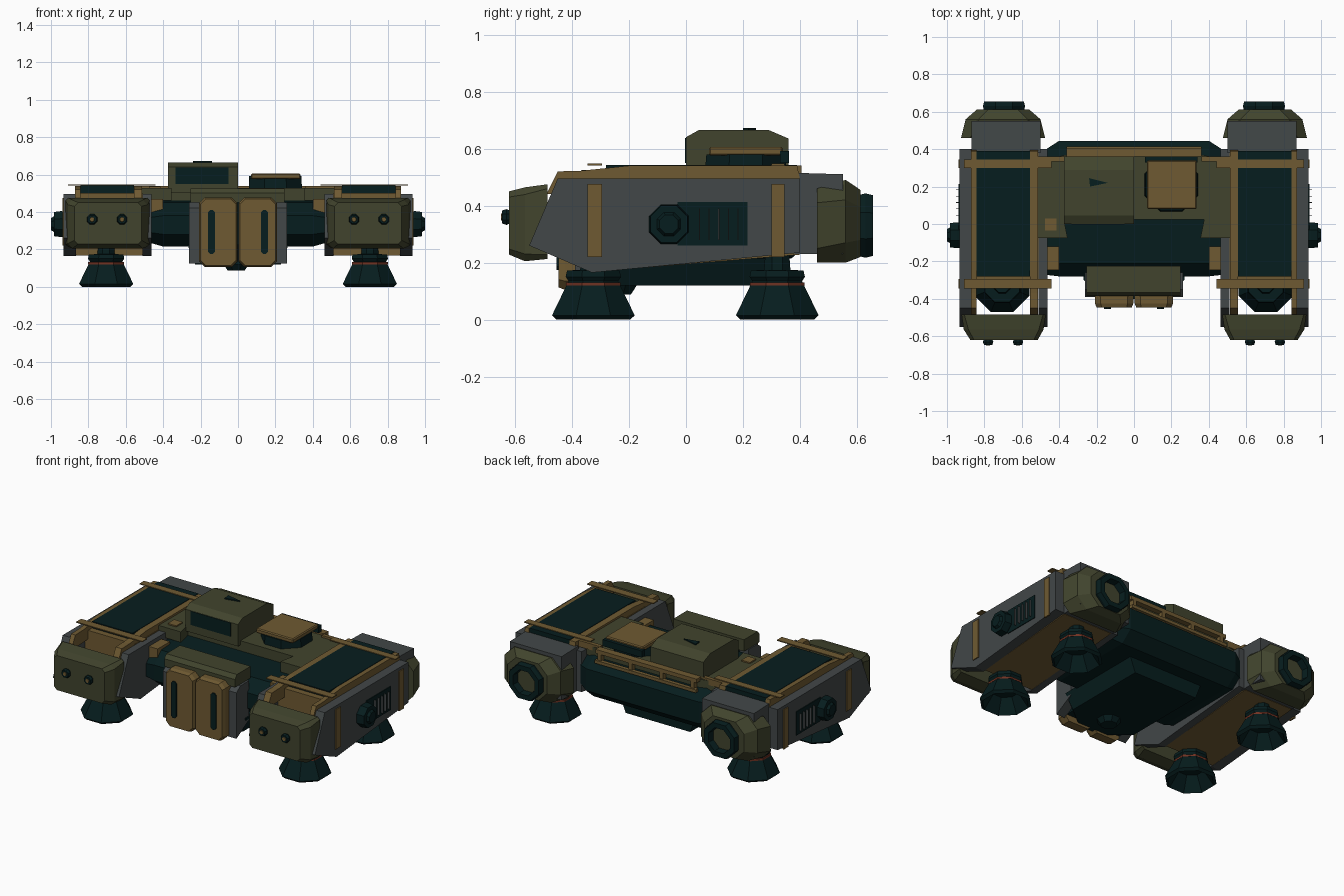
import bpy, bmesh, math
from mathutils import Vector

if "Cube" in bpy.data.objects:
    bpy.data.objects.remove(bpy.data.objects["Cube"])


def material(name, rgb):
    m = bpy.data.materials.new(name)
    lin = [((c / 255 + 0.055) / 1.055) ** 2.4 for c in rgb]
    m.diffuse_color = (*lin, 1)
    m.use_nodes = True
    m.node_tree.nodes["Principled BSDF"].inputs["Base Color"].default_value = m.diffuse_color
    return m


DARK = material("dark_teal", (6, 29, 30))
OLIVE = material("olive", (65, 68, 45))
TAN = material("tan", (111, 90, 50))
GREY = material("grey", (66, 71, 72))
RED = material("rust_red", (112, 50, 34))


def loft(name, rings, mat, mirror=False, bevel=0):
    """Skin a list of equal-length rings, cap both ends."""
    bm = bmesh.new()
    vs = [[bm.verts.new(p) for p in r] for r in rings]
    n = len(vs[0])
    for a, b in zip(vs, vs[1:]):
        for i in range(n):
            j = (i + 1) % n
            bm.faces.new((a[i], a[j], b[j], b[i]))
    bm.faces.new(vs[0][::-1])
    bm.faces.new(vs[-1])
    bmesh.ops.recalc_face_normals(bm, faces=bm.faces)
    me = bpy.data.meshes.new(name)
    bm.to_mesh(me)
    bm.free()
    me.materials.append(mat)
    ob = bpy.data.objects.new(name, me)
    bpy.context.collection.objects.link(ob)
    if bevel:
        mod = ob.modifiers.new("bevel", 'BEVEL')
        mod.width, mod.segments = bevel, 1
    if mirror:
        ob.modifiers.new("mirror", 'MIRROR')
    return ob


def box(name, x, y, z, mat, **kw):
    ring = lambda h: [(x[0], y[0], h), (x[1], y[0], h), (x[1], y[1], h), (x[0], y[1], h)]
    return loft(name, [ring(z[0]), ring(z[1])], mat, **kw)


def side_prism(name, pts, x, mat, **kw):
    return loft(name, [[(h, y, z) for y, z in pts] for h in x], mat, **kw)


def lathe(name, centre, axis, profile, mat, n=8, **kw):
    """Profile of (radius, height) pairs turned about an axis."""
    c = Vector(centre)
    rings = []
    for r, h in profile:
        ring = []
        for i in range(n):
            t = 2 * math.pi * (i + 0.5) / n
            a, b = r * math.cos(t), r * math.sin(t)
            ring.append(c + Vector({'x': (h, a, b), 'y': (a, h, b), 'z': (a, b, h)}[axis]))
        rings.append(ring)
    return loft(name, rings, mat, **kw)


def cham(y, x0, x1, z0, z1, c):
    """Rectangle in the xz plane with cut corners."""
    return [(x0 + c, y, z0), (x1 - c, y, z0), (x1, y, z0 + c), (x1, y, z1 - c),
            (x1 - c, y, z1), (x0 + c, y, z1), (x0, y, z1 - c), (x0, y, z0 + c)]


# Side pods: armour slabs, tan core and rear body
slab = [(-.45, .495), (.4, .495), (.4, .235), (-.33, .165), (-.55, .26)]
side_prism("pod_outer_slab", slab, (.865, .932), GREY, mirror=True)
side_prism("pod_inner_slab", slab, (.462, .51), GREY, mirror=True)
core = [(-.32, .5), (.4, .5), (.4, .228), (-.32, .168)]
side_prism("pod_core", core, (.51, .865), TAN, mirror=True)
side_prism("pod_rear_body", [(.38, .515), (.55, .51), (.55, .23), (.38, .23)],
           (.5, .868), GREY, mirror=True)
rail = [(-.49, .44), (-.45, .52), (-.37, .522), (-.2, .54), (.39, .54), (.4, .49), (-.4, .44)]
for part, x in (("outer", (.842, .872)), ("inner", (.512, .555))):
    side_prism("pod_rail_" + part, rail, x, TAN, mirror=True)
box("pod_top_panel", (.555, .842), (-.28, .39), (.49, .543), DARK, mirror=True)
for part, y in (("front", (-.345, -.295)), ("rear", (.3, .345))):
    box("pod_crossbar_" + part, (.44, .91), y, (.541, .547), TAN, mirror=True)
    box("pod_side_strap_" + part, (.928, .938), y, (.22, .475), TAN, mirror=True)

# Pod front nose with twin lamps
loft("pod_nose", [cham(-.485, .472, .922, .213, .475, .015),
                  cham(-.565, .484, .91, .205, .464, .025),
                  cham(-.62, .515, .875, .228, .45, .02)], OLIVE, mirror=True)
for x in (.62, .78):
    lathe("lamp_housing", (x, -.61, .36), 'y', [(.022, 0), (.03, -.02), (.024, -.036)],
          DARK, mirror=True)
    lathe("lamp_lens", (x, -.645, .36), 'y', [(.014, 0), (.012, -.004)], TAN, mirror=True)

# Pod rear cap and thruster ring
loft("pod_rear_cap", [cham(.46, .475, .925, .2, .46, .05),
                      cham(.56, .5, .9, .2, .49, .07),
                      cham(.612, .56, .84, .22, .455, .06)], OLIVE, mirror=True)
lathe("thruster_ring", (.695, 0, .33), 'y',
      [(.112, .59), (.122, .63), (.115, .656), (.082, .656), (.075, .60)], DARK, mirror=True)

# Outer side knob and vent
lathe("side_knob", (0, -.06, .335), 'x', [(.07, .92), (.075, .945), (.07, .985), (.045, .985),
                                          (.035, 1.0)], DARK, mirror=True)
box("side_vent", (.925, .937), (-.03, .215), (.26, .412), DARK, mirror=True)
for i in range(5):
    y = .045 + i * .034
    box("vent_fin", (.935, .952), (y, y + .004), (.28, .39), GREY, mirror=True)

# Landing feet with hollow undersides, narrow necks and rust bands
for y in (-.325, .32):
    lathe("landing_foot", (.705, y, 0), 'z',
          [(.08, .09), (.14, 0), (.157, .015), (.102, .12), (.094, .135), (.105, .15),
           (.1, .172), (.05, .175), (.045, .24)], DARK, mirror=True)
    lathe("foot_band", (.705, y, 0), 'z', [(.104, .119), (.104, .131)], RED, mirror=True)

# Central hull with tapered ends
hull = [(-.28, .28), (-.28, .38), (-.21, .45), (.36, .48), (.445, .42),
        (.445, .28), (.37, .215), (-.2, .215)]
ends = [(-.272, .29), (-.272, .37), (-.2, .435), (.33, .46), (.4, .41),
        (.4, .29), (.34, .24), (-.19, .235)]
loft("hull", [[(x, y, z) for y, z in sec] for x, sec in
              ((-.47, ends), (-.4, hull), (.4, hull), (.47, ends))], DARK)
loft("keel", [[(-a, -b, z), (-.08, -.4, z), (.08, -.4, z), (a, -b, z), (a, .285, z), (-a, .285, z)]
              for z, a, b in ((.12, .23, .28), (.225, .27, .3))], DARK)
lathe("keel_sensor", (-.01, -.24, 0), 'z', [(.05, .088), (.08, .13)], DARK)
box("hull_strut", (.4, .465), (-.245, -.12), (.38, .47), TAN, mirror=True)
box("deck_latch", (-.475, -.415), (-.035, .03), (.5, .535), TAN)

# Top deck
outline = [(-.52, .34), (-.54, -.075), (-.355, -.075), (-.375, .025), (.375, .025),
           (.355, -.075), (.54, -.075), (.52, .34), (.36, .37), (-.36, .37)]
loft("deck", [[(x, y, z) for x, y in outline] for z in (.46, .527)], OLIVE)

# Rear tan rails on short posts
box("rear_rail_top", (-.36, .36), (.36, .405), (.515, .54), TAN)
box("rear_rail_lower", (-.36, .36), (.39, .415), (.455, .475), TAN)
for x in (-.34, -.12, .1, .32):
    box("rear_rail_post", (x, x + .025), (.375, .405), (.44, .52), TAN)
box("deck_side_rail", (.36, .52), (.335, .36), (.5, .54), TAN, mirror=True)

# Cabin with dark windscreen and roof blister
cabin = [(0, .5), (0, .64), (.045, .665), (.29, .665), (.36, .635), (.36, .5)]
side_prism("cabin", cabin, (-.375, 0), OLIVE)
box("cabin_window", (-.335, -.05), (-.003, .005), (.55, .638), DARK)
loft("roof_blister", [[(-.24, .245, z), (-.235, .2, z), (-.14, .22, z)]
                      for z in (.66, .672)], DARK)

# Roof hatch on dark base
lathe("hatch_base", (.2, .21, 0), 'z', [(.155, .52), (.15, .58)], DARK)
box("hatch_lid", (.07, .335), (.08, .34), (.575, .605), TAN, bevel=.006)
box("hatch_hinge", (.06, .34), (.33, .362), (.55, .592), DARK)

# Front storage frame with raised hood and two tanks
box("front_frame", (-.2, .2), (-.37, -.24), (.14, .46), DARK)
loft("frame_cheek", [[(x, -.39, .125), (x, -.39, .42), (x, -.35, .45), (x, -.26, .45), (x, -.26, .2)]
                     for x in (.2, .262)], GREY, mirror=True)
side_prism("front_hood", [(-.385, .45), (-.385, .5), (-.365, .525), (-.225, .525), (-.225, .45)],
           (-.255, .248), OLIVE)
loft("front_tank", [cham(-.375, .004, .208, .105, .478, .03),
                    cham(-.425, .004, .208, .105, .478, .03),
                    cham(-.447, .012, .2, .113, .47, .028)], TAN, mirror=True)
loft("tank_slot", [cham(-.44, .122, .16, .175, .41, .012),
                   cham(-.454, .122, .16, .175, .41, .012)], DARK, mirror=True)
